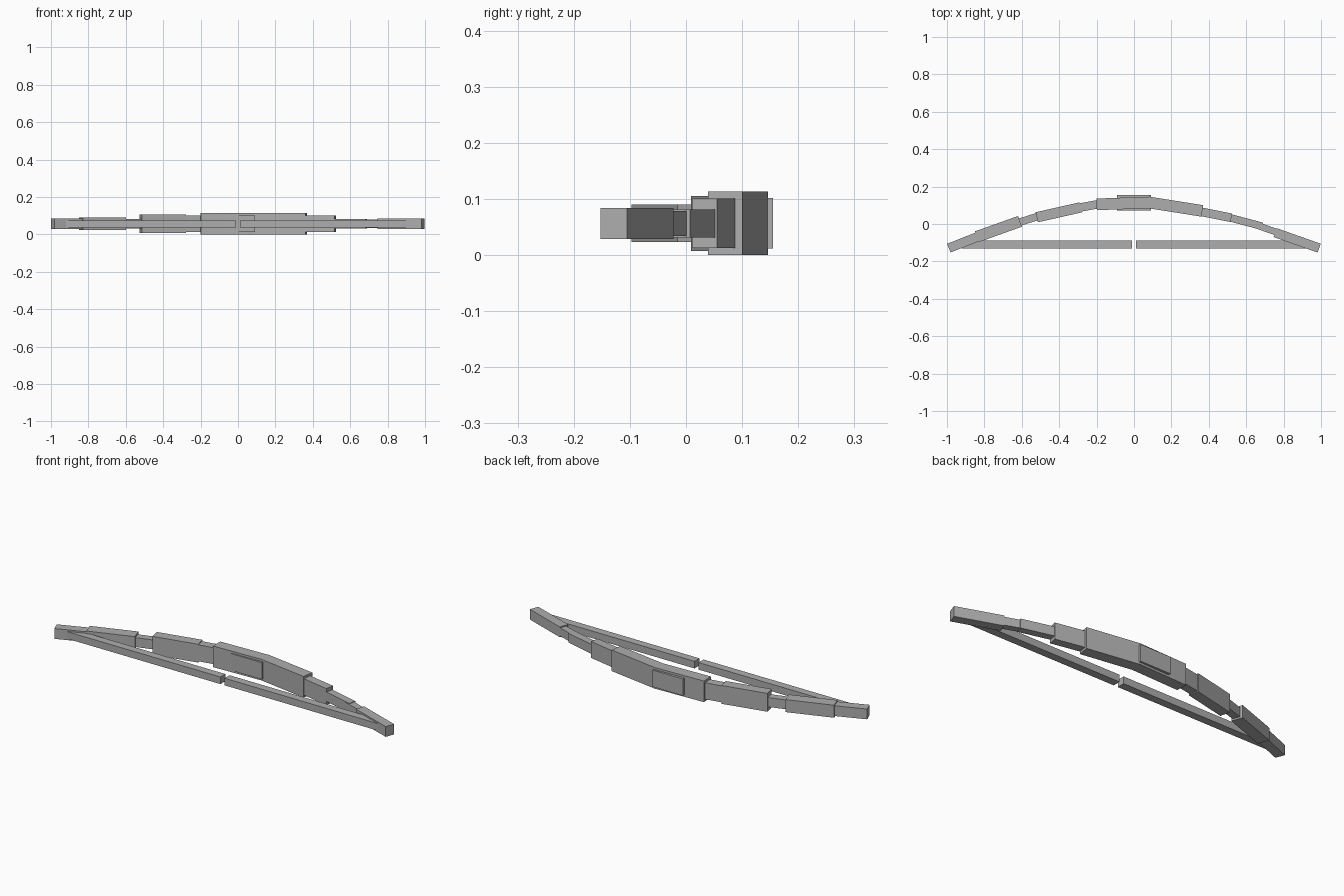
import bpy, bmesh
from math import atan2, hypot
from mathutils import Matrix

cube = bpy.data.objects.get("Cube")
if cube:
    bpy.data.objects.remove(cube, do_unlink=True)

GREY = (0.42, 0.42, 0.42, 1.0)
grey = bpy.data.materials.new("plain_grey")
grey.use_nodes = True
grey.diffuse_color = GREY
grey.node_tree.nodes["Principled BSDF"].inputs["Base Color"].default_value = GREY

MID_Z = 0.0565


def bar(name, start, end, depth, height):
    """Square-cut bar whose centre line runs from start to end in the flat plane."""
    dx, dy = end[0] - start[0], end[1] - start[1]
    bm = bmesh.new()
    bmesh.ops.create_cube(bm, size=1)
    bmesh.ops.scale(bm, vec=(hypot(dx, dy), depth, height), verts=bm.verts)
    bmesh.ops.rotate(bm, matrix=Matrix.Rotation(atan2(dy, dx), 3, 'Z'), verts=bm.verts)
    mesh = bpy.data.meshes.new(name)
    bm.to_mesh(mesh)
    bm.free()
    mesh.materials.append(grey)
    obj = bpy.data.objects.new(name, mesh)
    obj.location = ((start[0] + end[0]) / 2, (start[1] + end[1]) / 2, MID_Z)
    bpy.context.collection.objects.link(obj)


# Limb on the -x side, from tip to middle
bar("right_tip", (-0.99, -0.129), (-0.82, -0.062), 0.05, 0.055)
bar("right_outer_limb", (-0.84, -0.068), (-0.61, 0.014), 0.061, 0.067)
bar("right_outer_joint", (-0.63, 0.004), (-0.5, 0.045), 0.04, 0.05)
bar("right_inner_limb", (-0.52, 0.036), (-0.285, 0.089), 0.055, 0.098)
bar("right_inner_joint", (-0.3, 0.086), (-0.18, 0.108), 0.045, 0.088)

# Middle and hand grip
bar("riser", (-0.2, 0.105), (0.09, 0.115), 0.062, 0.113)
bar("grip", (-0.09, 0.114), (0.09, 0.114), 0.082, 0.09)

# Limb on the +x side, from middle to tip
bar("left_inner_limb", (0.08, 0.115), (0.365, 0.07), 0.062, 0.113)
bar("left_inner_joint", (0.35, 0.067), (0.52, 0.033), 0.046, 0.088)
bar("left_outer_limb", (0.45, 0.05), (0.685, -0.012), 0.04, 0.05)
bar("left_outer_joint", (0.66, -0.008), (0.8, -0.057), 0.036, 0.044)
bar("left_tip", (0.755, -0.046), (0.99, -0.129), 0.05, 0.055)

# Two string halves with a gap between them
for side, x in (("right", -1), ("left", 1)):
    bar(side + "_string", (0.012 * x, -0.11), (0.92 * x, -0.11), 0.042, 0.038)
